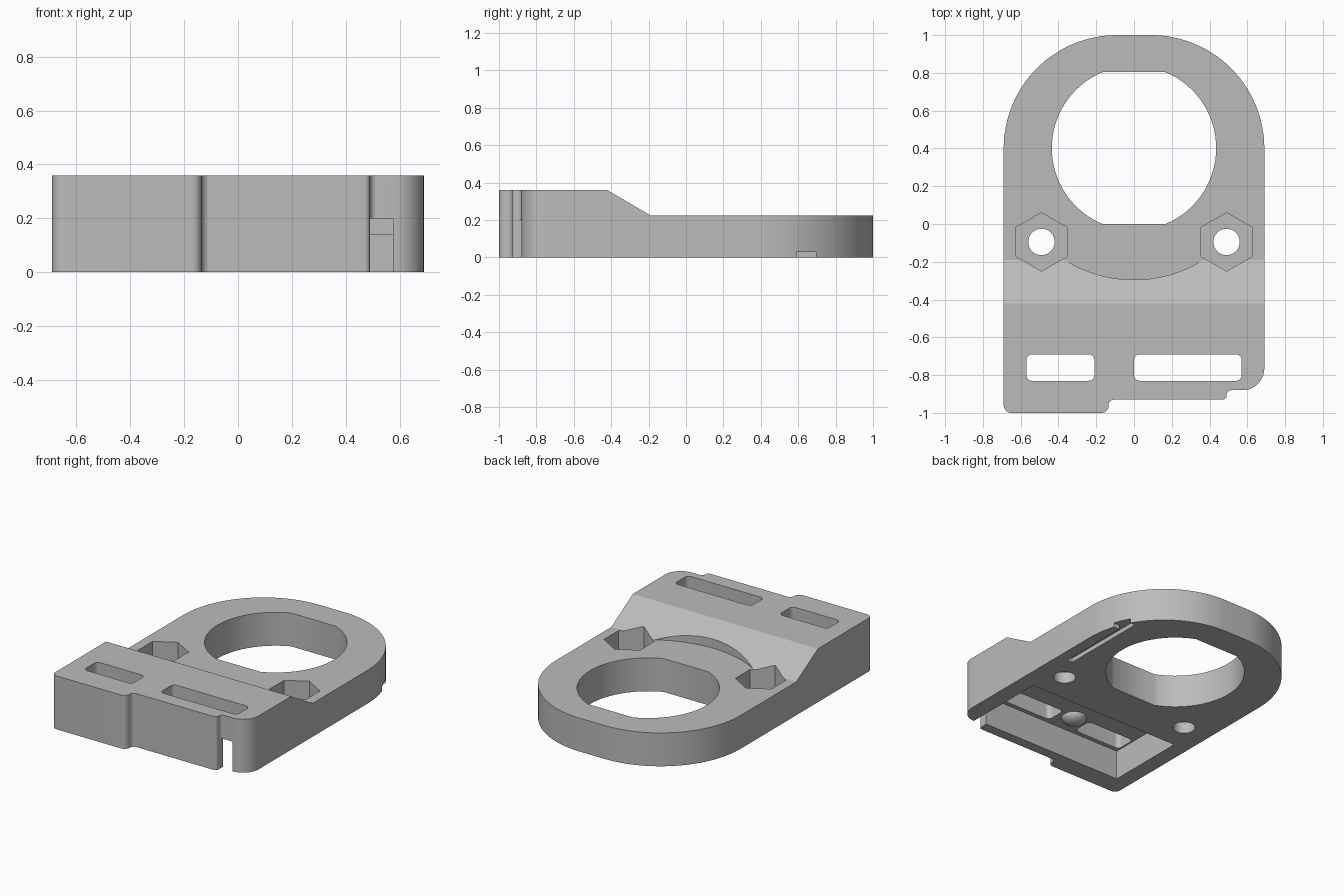
import bpy, bmesh
from math import sin, cos, pi, asin, radians
from mathutils import Vector

cube = bpy.data.objects.get("Cube")
if cube:
    bpy.data.objects.remove(cube)

grey = bpy.data.materials.new("plain_grey")
grey.use_nodes = True
colour = (0.5, 0.5, 0.5, 1)
grey.diffuse_color = colour
grey.node_tree.nodes["Principled BSDF"].inputs["Base Color"].default_value = colour


def arc(cx, cy, r, a0, a1, n):
    return [(cx + r * cos(a0 + (a1 - a0) * i / n), cy + r * sin(a0 + (a1 - a0) * i / n))
            for i in range(n + 1)]


def filleted(corners):
    """Polygon from right-angled corners (x, y, radius)."""
    pts = []
    for i, (x, y, r) in enumerate(corners):
        p = Vector((x, y))
        if r == 0:
            pts.append((x, y))
            continue
        to_prev = (Vector(corners[i - 1][:2]) - p).normalized()
        to_next = (Vector(corners[(i + 1) % len(corners)][:2]) - p).normalized()
        centre = p + (to_prev + to_next) * r
        n = 32 if r > 0.3 else 10
        for k in range(n + 1):
            t = k / n * pi / 2
            pts.append(tuple(centre - to_next * r * cos(t) - to_prev * r * sin(t)))
    return pts


def rect(x0, x1, y0, y1, r=0):
    return filleted([(x0, y0, r), (x1, y0, r), (x1, y1, r), (x0, y1, r)])


def prism(name, pts, lo, hi, axis="z"):
    """Extrude a profile along z, or a (y, z) profile along x."""
    def place(p, h):
        return (p[0], p[1], h) if axis == "z" else (h, p[0], p[1])
    bm = bmesh.new()
    face = bm.faces.new([bm.verts.new(place(p, lo)) for p in pts])
    new = bmesh.ops.extrude_face_region(bm, geom=[face])["geom"]
    shift = Vector(place((0, 0), hi - lo))
    bmesh.ops.translate(bm, vec=shift, verts=[v for v in new if isinstance(v, bmesh.types.BMVert)])
    bmesh.ops.recalc_face_normals(bm, faces=bm.faces)
    mesh = bpy.data.meshes.new(name)
    bm.to_mesh(mesh)
    bm.free()
    mesh.materials.append(grey)
    obj = bpy.data.objects.new(name, mesh)
    bpy.context.collection.objects.link(obj)
    return obj


def cut(target, pts, lo, hi, axis="z"):
    cutter = prism("cutter", pts, lo, hi, axis)
    mod = target.modifiers.new("cut", "BOOLEAN")
    mod.operation, mod.solver, mod.object = "DIFFERENCE", "EXACT", cutter
    bpy.context.view_layer.objects.active = target
    bpy.ops.object.modifier_apply(modifier=mod.name)
    bpy.data.objects.remove(cutter)


# Mount body: rounded back, stepped front edge
body = prism("mount_body", filleted([
    (-0.69, -1, 0.04), (-0.135, -1, 0.035), (-0.135, -0.93, 0.03), (0.49, -0.93, 0.02),
    (0.49, -0.88, 0.025), (0.69, -0.88, 0.115), (0.69, 1, 0.6), (-0.69, 1, 0.6)]), 0, 0.36)

# Low rear deck with the slope up to the front block
cut(body, [(-0.42, 0.36), (-0.19, 0.225), (1.2, 0.225), (1.2, 0.5), (-0.42, 0.5)], -1, 1, "x")
# Round clearance cut into the slope
cut(body, arc(0, 0.4, 0.695, 1.2 * pi, 1.8 * pi, 48), 0.225, 0.5)

# Large opening with flattened front and back
flat = asin(0.402 / 0.435)
cut(body, arc(0, 0.402, 0.435, -flat, flat, 32)
    + arc(0, 0.402, 0.435, pi - flat, pi + flat, 32), -0.1, 0.5)

# Nut pockets and screw holes
for side in (-1, 1):
    x = side * 0.49
    cut(body, arc(x, -0.095, 0.155, pi / 6, pi / 6 + 5 * pi / 3, 5), 0.075, 0.5)
    cut(body, arc(x, -0.095, 0.07, 0, 2 * pi * 31 / 32, 31), -0.1, 0.5)

# Underside pocket, lower at the back, with a cable gap in the front wall
cut(body, rect(-0.58, 0.575, -0.86, -0.45), -0.1, 0.2)
cut(body, rect(-0.58, 0.575, -0.5, -0.30), -0.1, 0.14)
cut(body, rect(0.49, 0.575, -1.1, -0.8), -0.1, 0.2)

# Slots through the top of the front block
for x0, x1 in ((-0.57, -0.21), (0, 0.57)):
    cut(body, rect(x0, x1, -0.83, -0.69, 0.03), 0.1, 0.5)

# Shallow groove under the rim with its side exit
cut(body, rect(0.575, 0.615, 0.08, 0.695), -0.1, 0.03)
cut(body, rect(0.59, 0.8, 0.59, 0.695), -0.1, 0.03)

# Domed button under the pocket ceiling
bpy.ops.mesh.primitive_uv_sphere_add(segments=32, ring_count=16, radius=0.08, location=(-0.105, -0.71, 0.205))
button = bpy.context.object
button.name = "pocket_button"
button.scale.z = 0.7
button.data.materials.append(grey)

for obj in (body, button):
    bpy.ops.object.select_all(action="DESELECT")
    obj.select_set(True)
    bpy.context.view_layer.objects.active = obj
    bpy.ops.object.shade_smooth_by_angle(angle=radians(30))
